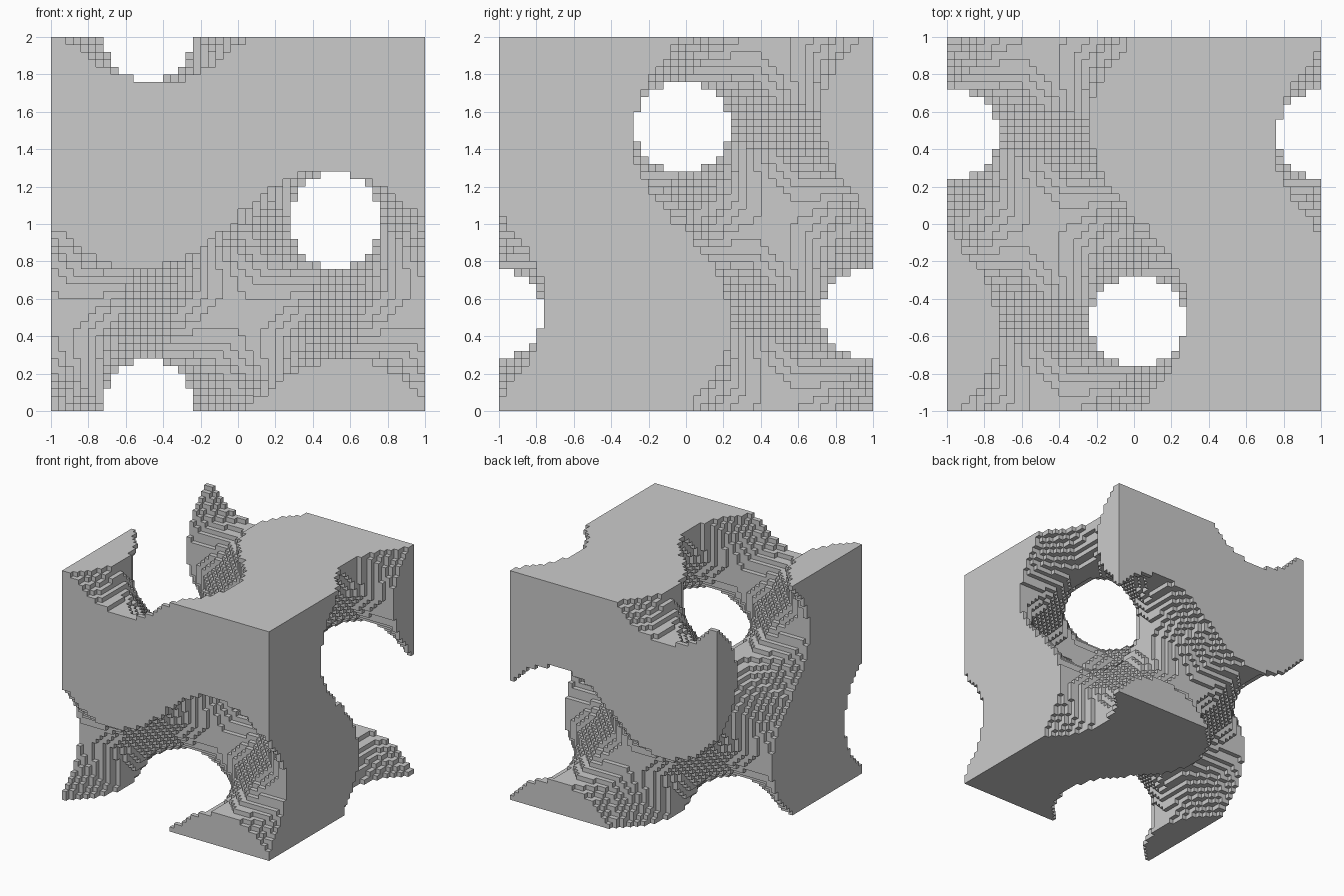
import bpy
import bmesh
from math import sin, cos, pi

if "Cube" in bpy.data.objects:
    bpy.data.objects.remove(bpy.data.objects["Cube"])

N = 50            # voxels per side
S = 2.0 / N       # voxel size
sn = [sin(2 * pi * i / N) for i in range(N)]
cs = [cos(2 * pi * i / N) for i in range(N)]


# Gyroid field: a cell is solid where the field is negative
def solid(i, j, k):
    if not (0 <= i < N and 0 <= j < N and 0 <= k < N):
        return False
    w = N - 1 - j     # depth is sampled from the back towards the front
    return sn[i] * cs[k] + sn[k] * cs[w] + sn[w] * cs[i] < -1e-9


cells = {(i, j, k) for i in range(N) for j in range(N) for k in range(N)
         if solid(i, j, k)}

# Outward quads of a unit cell, one pair per axis
SIDES = []
for axis in range(3):
    u, v = (axis + 1) % 3, (axis + 2) % 3
    for side in (0, 1):
        ring = [(0, 0), (1, 0), (1, 1), (0, 1)]
        if side == 0:
            ring.reverse()
        quad = []
        for a, b in ring:
            p = [0, 0, 0]
            p[axis], p[u], p[v] = side, a, b
            quad.append(p)
        step = [0, 0, 0]
        step[axis] = 2 * side - 1
        SIDES.append((step, quad))

# Skin only the exposed cell sides
bm = bmesh.new()
verts = {}


def vert(x, y, z):
    key = (x, y, z)
    if key not in verts:
        verts[key] = bm.verts.new((x * S - 1, y * S - 1, z * S))
    return verts[key]


for i, j, k in sorted(cells):
    for d, quad in SIDES:
        if (i + d[0], j + d[1], k + d[2]) not in cells:
            bm.faces.new([vert(i + p[0], j + p[1], k + p[2]) for p in quad])

mesh = bpy.data.meshes.new("voxel_gyroid_block")
bm.to_mesh(mesh)
bm.free()
block = bpy.data.objects.new("voxel_gyroid_block", mesh)
bpy.context.collection.objects.link(block)
